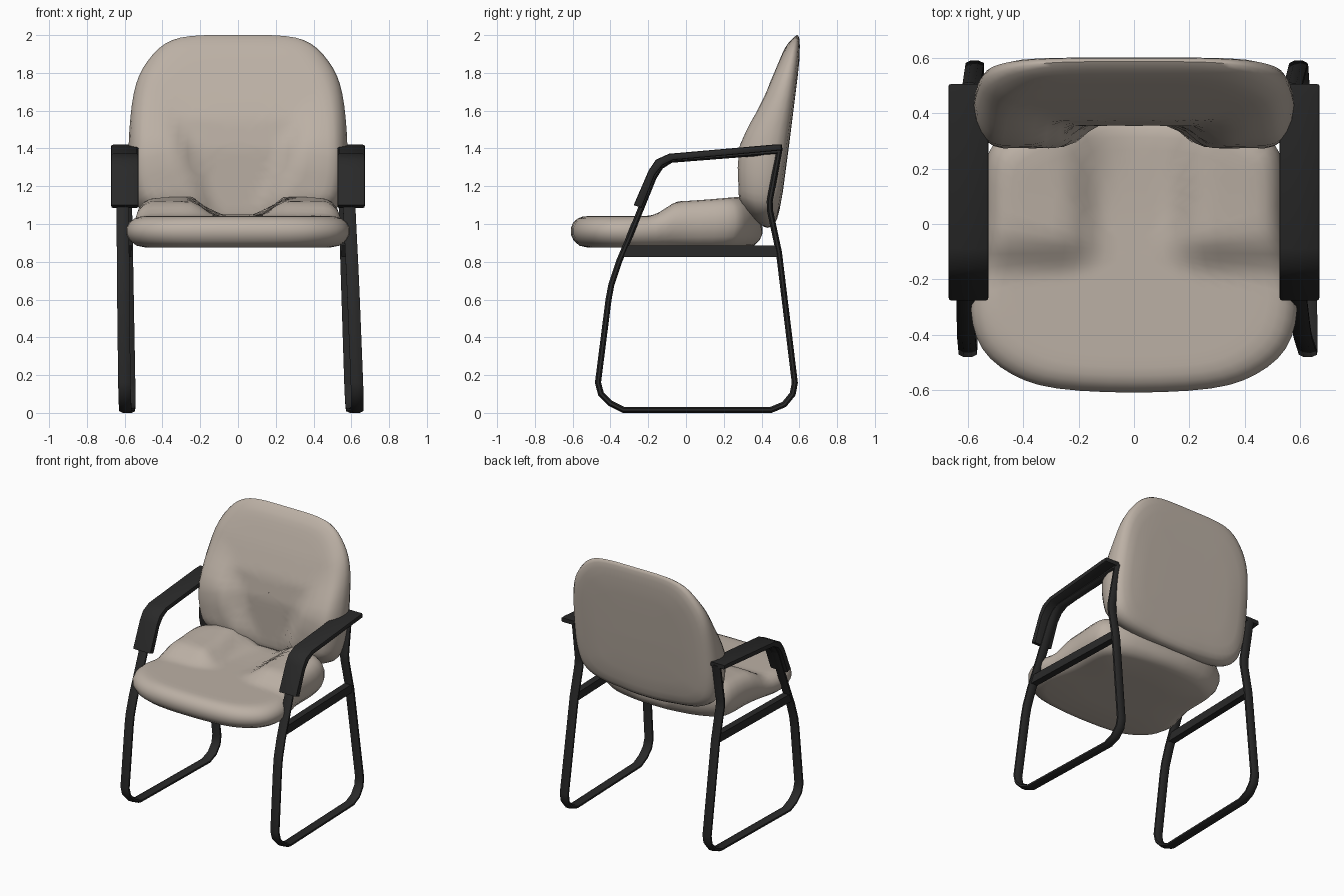
import bpy, bmesh, math
from mathutils import Vector

if "Cube" in bpy.data.objects:
    bpy.data.objects.remove(bpy.data.objects["Cube"])


def material(name, col):
    m = bpy.data.materials.new(name)
    m.diffuse_color = (*col, 1)
    m.use_nodes = True
    m.node_tree.nodes["Principled BSDF"].inputs["Base Color"].default_value = m.diffuse_color
    return m


FABRIC = material("beige fabric", (0.50, 0.435, 0.375))
BLACK = material("black metal", (0.022, 0.022, 0.022))


def finish(name, bm, mat, angle):
    bmesh.ops.remove_doubles(bm, verts=bm.verts, dist=1e-5)
    bmesh.ops.recalc_face_normals(bm, faces=bm.faces)
    me = bpy.data.meshes.new(name)
    bm.to_mesh(me)
    bm.free()
    ob = bpy.data.objects.new(name, me)
    bpy.context.collection.objects.link(ob)
    me.materials.append(mat)
    bpy.ops.object.select_all(action='DESELECT')
    ob.select_set(True)
    bpy.context.view_layer.objects.active = ob
    bpy.ops.object.shade_smooth_by_angle(angle=math.radians(angle))
    return ob


def smooth(a, b, v):
    t = max(0, min(1, (v - a) / (b - a)))
    return t * t * (3 - 2 * t)


def table(pts, v):
    """Piecewise linear lookup."""
    if v <= pts[0][0]:
        return pts[0][1]
    for (a, fa), (b, fb) in zip(pts, pts[1:]):
        if v <= b:
            return fa + (fb - fa) * (v - a) / (b - a)
    return pts[-1][1]


def full_outline(half, sub=3):
    """Mirror a half outline (starts and ends on x = 0), round it with Catmull-Rom."""
    p = [Vector(q) for q in half + [(-x, y) for x, y in half[-2:0:-1]]]
    n, out = len(p), []
    for i in range(n):
        a, b, c, d = (p[(i + k) % n] for k in (-1, 0, 1, 2))
        for s in range(sub):
            t = s / sub
            out.append(0.5 * (2 * b + (c - a) * t + (2 * a - 5 * b + 4 * c - d) * t * t
                              + (3 * b - a - 3 * c + d) * t ** 3))
    return out


def cushion(name, half, centre, rings, place):
    """Closed shell: rings of (scale, t) run from the underside to the top side."""
    bm = bmesh.new()
    outline = full_outline(half)
    c = Vector((0, centre))
    loops = []
    for s, t in rings:
        loops.append([bm.verts.new(place(*(c + (p - c) * s), t)) for p in outline])
    n = len(outline)
    for a, b in zip(loops, loops[1:]):
        for i in range(n):
            j = (i + 1) % n
            bm.faces.new((a[i], a[j], b[j], b[i]))
    return finish(name, bm, FABRIC, 60)


TOP = [(s / 100, 1) for s in range(82, 0, -9)] + [(0.001, 1)]

# Seat cushion with two raised rear lobes
seat_half = [(0, -0.61), (0.28, -0.595), (0.44, -0.545), (0.55, -0.45), (0.59, -0.31),
             (0.56, -0.16), (0.54, 0.0), (0.535, 0.22), (0.48, 0.31), (0.3, 0.385), (0, 0.405)]


def seat_point(x, y, t):
    lobe = smooth(-0.2, -0.03, y) * smooth(0.1, 0.26, abs(x)) * (0.08 + 0.05 * y)
    top = 1.042 + lobe + 0.01 * smooth(0, 0.4, y)
    return (x, y, 0.875 + (top - 0.875) * t)


cushion("seat", seat_half, -0.1,
        [(0.001, 0), (0.4, 0), (0.82, 0), (0.91, 0.06), (0.97, 0.22), (1, 0.42),
         (1, 0.62), (0.975, 0.8), (0.93, 0.92), (0.88, 0.98)] + TOP, seat_point)

# Backrest with side bolsters
back_half = [(0, 2.0), (0.25, 1.995), (0.385, 1.955), (0.48, 1.86), (0.54, 1.74), (0.57, 1.56),
             (0.58, 1.33), (0.56, 1.16), (0.51, 1.07), (0.4, 1.015), (0.22, 0.99), (0, 0.98)]
REAR = [(0.98, 0.48), (1.15, 0.51), (1.45, 0.55), (1.85, 0.60), (2.0, 0.61)]
FRONT = [(1.0, 0.37), (1.4, 0.355), (1.56, 0.375), (1.75, 0.445), (1.95, 0.53), (2.0, 0.56)]
BOLSTER = [(0.98, 0.03), (1.14, 0.085), (1.3, 0.085), (1.43, 0.07), (1.58, 0.015), (1.7, 0)]


def back_point(x, z, t):
    inner = 0.1 + 0.38 * max(0, z - 1.1)
    front = table(FRONT, z) - table(BOLSTER, z) * smooth(inner, inner + 0.13, abs(x))
    rear = table(REAR, z)
    return (x, rear + (front - rear) * t, z)


cushion("backrest", back_half, 1.45,
        [(0.001, 0), (0.3, 0), (0.6, 0), (0.8, 0.01), (0.9, 0.05), (0.96, 0.13), (0.99, 0.27),
         (1, 0.45), (0.985, 0.65), (0.955, 0.8), (0.92, 0.91), (0.88, 0.97)] + TOP, back_point)

# Side frames: slightly splayed flat-oval tube loops, rails and arm pads
tube_path = [(0.493, 1.385), (0.443, 1.12), (0.445, 1.07), (0.492, 0.85), (0.576, 0.16),
             (0.565, 0.10), (0.52, 0.045), (0.45, 0.016), (-0.33, 0.016), (-0.40, 0.05),
             (-0.45, 0.10), (-0.466, 0.16), (-0.41, 0.6), (-0.395, 0.68), (-0.355, 0.80),
             (-0.30, 0.93), (-0.17, 1.25), (-0.135, 1.305), (-0.08, 1.34)]
rail_profile = [(-0.35, 0.825), (0.49, 0.825), (0.485, 0.885), (-0.325, 0.885)]
pad_profile = [(-0.277, 1.10), (-0.197, 1.285), (-0.16, 1.34), (-0.09, 1.372), (0.46, 1.42),
               (0.507, 1.42), (0.507, 1.39), (-0.07, 1.338), (-0.125, 1.31), (-0.165, 1.26),
               (-0.235, 1.085)]


def prism(name, profile, x_of, width, bevel):
    bm = bmesh.new()
    a, b = ([bm.verts.new((x_of(y, z) + s * width / 2, y, z)) for y, z in profile]
            for s in (-1, 1))
    bm.faces.new(a)
    bm.faces.new(b[::-1])
    for i in range(len(a)):
        j = (i + 1) % len(a)
        bm.faces.new((a[i], a[j], b[j], b[i]))
    bmesh.ops.recalc_face_normals(bm, faces=bm.faces)
    if bevel:
        sides = [e for e in bm.edges if abs(e.verts[0].co.x - e.verts[1].co.x) < width / 2]
        bmesh.ops.bevel(bm, geom=sides, offset=bevel, segments=2, profile=0.5, affect='EDGES')
    return finish(name, bm, BLACK, 35)


def tube(name, path, x_of, half_w, half_t):
    """Closed loop with an eight-sided flat section, wide along x."""
    bm = bmesh.new()
    pts = [Vector(p) for p in path]
    n, rings = len(pts), []
    for i, p in enumerate(pts):
        d0 = (p - pts[i - 1]).normalized()
        d1 = (pts[(i + 1) % n] - p).normalized()
        t = (d0 + d1).normalized()
        nrm = Vector((-t.y, t.x)) / max(0.6, t.dot(d1))
        ring = []
        for k in range(8):
            a = math.radians(45 * k + 22.5)
            q = p + nrm * half_t * math.sin(a) * 1.082
            ring.append(bm.verts.new((x_of(*p) + half_w * math.cos(a) * 1.082, q.x, q.y)))
        rings.append(ring)
    for i in range(n):
        a, b = rings[i], rings[(i + 1) % n]
        for k in range(8):
            m = (k + 1) % 8
            bm.faces.new((a[k], a[m], b[m], b[k]))
    return finish(name, bm, BLACK, 50)


frames = {"left": (-0.588, 0.024, -0.015), "right": (0.620, -0.033, -0.036)}
for side, (base, ky, kz) in frames.items():
    def lean(y, z):
        return base + ky * y + kz * z

    tube(side + "_frame", tube_path, lean, 0.033, 0.016)
    prism(side + "_seat_rail", rail_profile, lean, 0.05, 0)
    pad_x = math.copysign(0.599, base)
    prism(side + "_arm_pad", pad_profile, lambda y, z: pad_x, 0.146, 0.01)
